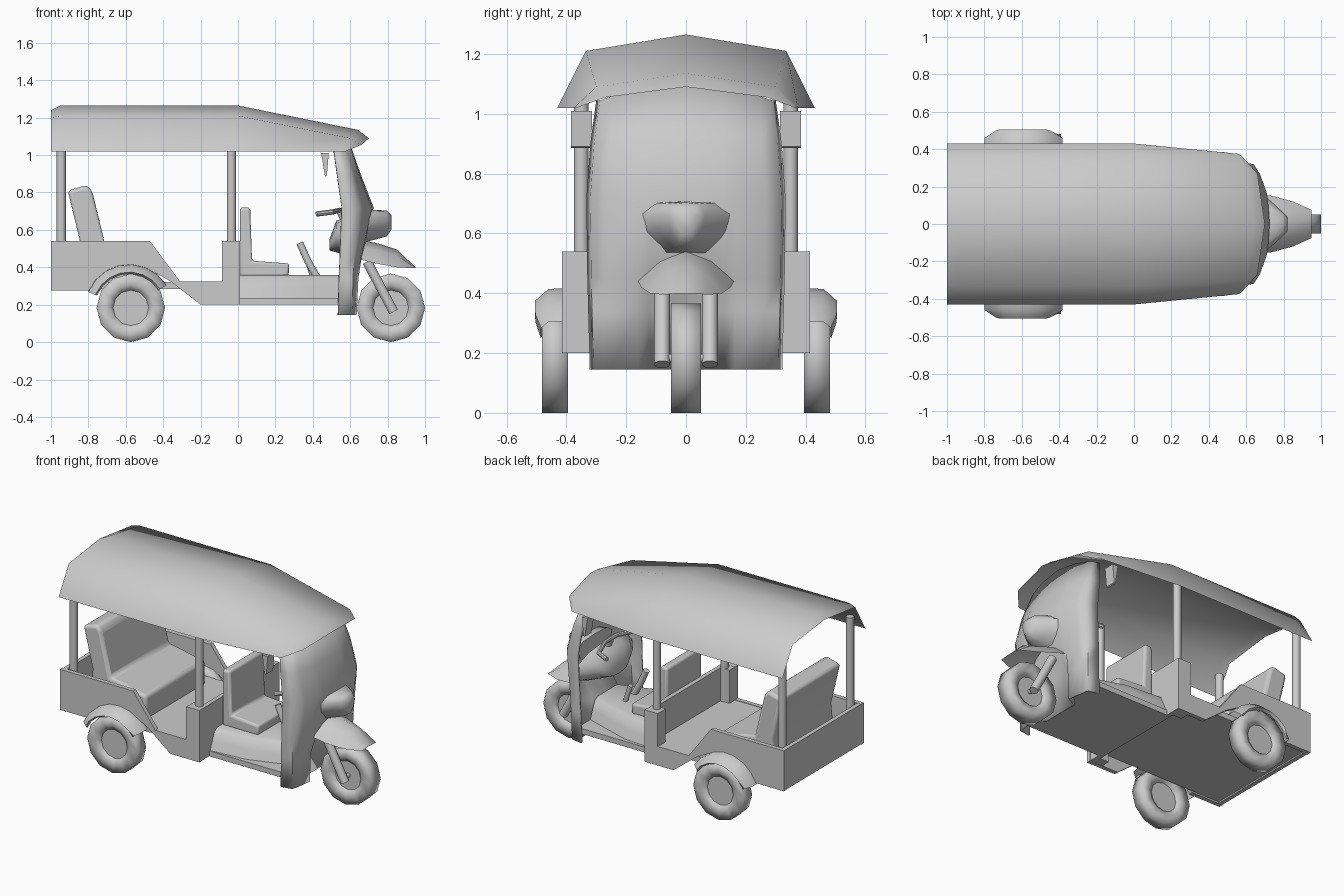
import bpy
import bmesh
import math
from mathutils import Vector

default_cube = bpy.data.objects.get("Cube")
if default_cube:
    bpy.data.objects.remove(default_cube, do_unlink=True)

grey = bpy.data.materials.new("plain grey")
grey.use_nodes = True
grey.diffuse_color = (0.6, 0.6, 0.6, 1)
grey.node_tree.nodes["Principled BSDF"].inputs["Base Color"].default_value = grey.diffuse_color


def finish(name, builder, smooth_angle=40):
    """Turn a bmesh into a shaded, coloured object."""
    bmesh.ops.recalc_face_normals(builder, faces=builder.faces)
    mesh = bpy.data.meshes.new(name)
    builder.to_mesh(mesh)
    builder.free()
    mesh.materials.append(grey)
    for polygon in mesh.polygons:
        polygon.use_smooth = True
    mesh.set_sharp_from_angle(angle=math.radians(smooth_angle))
    part = bpy.data.objects.new(name, mesh)
    bpy.context.scene.collection.objects.link(part)
    return part


def loft(name, sections, closed=True, caps=True, loop=False, smooth_angle=40):
    """Skin a row of sections that have equal point counts."""
    builder = bmesh.new()
    rows = [[builder.verts.new(point) for point in section] for section in sections]
    count = len(rows[0])
    pairs = list(zip(rows, rows[1:]))
    if loop:
        pairs.append((rows[-1], rows[0]))
    for first, second in pairs:
        for i in range(count if closed else count - 1):
            j = (i + 1) % count
            builder.faces.new((first[i], first[j], second[j], second[i]))
    if caps:
        builder.faces.new(rows[0])
        builder.faces.new(rows[-1])
    return finish(name, builder, smooth_angle)


def sheet(name, sections, smooth_angle):
    """Open skin."""
    return loft(name, sections, closed=False, caps=False, smooth_angle=smooth_angle)


def prism(name, outline, near, far, bevel=0):
    """Extrude a side outline (x, z) across the width."""
    sections = [[(x, y, z) for x, z in outline] for y in (near, far)]
    part = loft(name, sections, smooth_angle=30)
    if bevel:
        modifier = part.modifiers.new("rounding", "BEVEL")
        modifier.width = bevel
        modifier.segments = 3


def box(name, low, high):
    outline = [(low[0], low[2]), (high[0], low[2]), (high[0], high[2]), (low[0], high[2])]
    prism(name, outline, low[1], high[1])


def tube(name, path, radius, sides=10):
    """Round bar along straight segments."""
    points = [Vector(p) for p in path]
    sections = []
    for i, point in enumerate(points):
        along = points[min(i + 1, len(points) - 1)] - points[max(i - 1, 0)]
        turn = along.to_track_quat("Z", "Y")
        angles = [math.tau * k / sides for k in range(sides)]
        sections.append([point + turn @ Vector((radius * math.cos(a), radius * math.sin(a), 0))
                         for a in angles])
    loft(name, sections)


def mirrored(half):
    """Complete a section given from the centre out to +y."""
    return [(x, -y, z) for x, y, z in reversed(half) if y > 0] + list(half)


def wheel(name, x, y, half):
    """Tyre with a recessed flat hub."""
    radius = 0.183
    profile = [(0.095, 0.6), (0.125, 0.95), (radius, 1)]
    profile += [(r, -side) for r, side in reversed(profile)]
    sections = []
    for k in range(12):
        a = math.tau * k / 12
        sections.append([(x + r * math.cos(a), y + side * half, radius + r * math.sin(a))
                         for r, side in profile])
    loft(name + "_tyre", sections, caps=False, loop=True, smooth_angle=100)
    tube(name + "_hub", [(x, y - half / 2, radius), (x, y + half / 2, radius)], 0.102, 8)


# Canopy: open sheet with a ridge, shoulders and eaves
sheet("canopy", [mirrored(half) for half in (
    [(-1, 0, 1.24), (-1, 0.325, 1.2), (-1, 0.43, 1.02)],
    [(-0.95, 0, 1.265), (-0.95, 0.335, 1.21), (-0.95, 0.43, 1.02)],
    [(0, 0, 1.265), (0, 0.335, 1.21), (0, 0.43, 1.02)],
    [(0.64, 0, 1.135), (0.6, 0.3, 1.09), (0.56, 0.375, 1.02)],
    [(0.7, 0, 1.09), (0.66, 0.27, 1.055), (0.575, 0.365, 1.02)],
)], 80)

# Passenger tub
side_outline = [(-1, 0.275), (-0.77, 0.275), (-0.7, 0.37), (-0.58, 0.4), (-0.45, 0.375),
                (-0.36, 0.325), (-0.2, 0.2), (0.01, 0.2), (0.01, 0.54), (-0.085, 0.54),
                (-0.085, 0.325), (-0.31, 0.325), (-0.47, 0.54), (-1, 0.54)]
box("tub_floor", (-0.998, -0.388, 0.285), (0.005, 0.388, 0.322))
box("tub_back_wall", (-0.998, -0.388, 0.276), (-0.97, 0.388, 0.539))
box("tub_partition", (-0.02, -0.388, 0.201), (0.008, 0.388, 0.539))

# Rear bench and driver seat
prism("rear_bench", [(-0.87, 0.3), (-0.45, 0.3), (-0.45, 0.47), (-0.71, 0.52), (-0.78, 0.81),
                     (-0.81, 0.84), (-0.91, 0.81), (-0.845, 0.54)], -0.31, 0.31, 0.02)
prism("driver_seat", [(0.01, 0.35), (0.27, 0.35), (0.275, 0.42), (0.075, 0.435), (0.065, 0.72),
                      (0.01, 0.72)], -0.18, 0.18, 0.015)

# Driver floor, with a raised middle that narrows towards the pedals
box("driver_floor", (0.009, -0.31, 0.2), (0.57, 0.31, 0.235))
hump = []
for x, base in [(0.01, 0.305), (0.25, 0.285), (0.42, 0.23), (0.57, 0.18)]:
    hump.append(mirrored([(x, base, 0.23), (x, base - 0.025, 0.29), (x, base - 0.05, 0.345),
                          (x, base - 0.08, 0.36)]))
loft("seat_hump", hump, smooth_angle=60)

# Control levers
tube("gear_lever", [(0.42, -0.06, 0.35), (0.375, -0.06, 0.43), (0.33, -0.06, 0.53)], 0.02)
tube("brake_lever", [(0.4, 0.06, 0.35), (0.36, 0.06, 0.47)], 0.015)

# Front cowl and windscreen with a wheel recess:
# (side height, centre rise, back edge, corner, centre, half width, recess depth)
cowl = []
for z, rise, back, corner, centre, half, recess in [
        (0.145, 0, 0.535, 0.61, 0.64, 0.322, 0.07), (0.34, 0, 0.54, 0.615, 0.65, 0.327, 0.05),
        (0.45, 0, 0.545, 0.62, 0.665, 0.33, 0), (0.72, 0, 0.555, 0.64, 0.725, 0.333, 0),
        (0.9, 0, 0.53, 0.6, 0.655, 0.32, 0), (1.045, 0.055, 0.51, 0.55, 0.585, 0.3, 0)]:
    bulge = centre - corner
    cowl.append(mirrored([(centre - recess, 0, z + rise),
                          (centre - bulge * 0.1 - recess, half * 0.38, z + rise * 0.75),
                          (centre - bulge * 0.18, half * 0.5, z + rise * 0.65),
                          (corner + bulge * 0.4, half * 0.8, z + rise * 0.3),
                          (corner, half * 0.96, z), (back, half, z)]))
shell = sheet("front_cowl", cowl, 60).modifiers.new("thickness", "SOLIDIFY")
shell.thickness = 0.012
shell.offset = -1

# Nose with headlamp: flat top, tapering underside
nose = []
for x, half, low, high in [(0.66, 0.18, 0.53, 0.707), (0.74, 0.115, 0.55, 0.707),
                           (0.795, 0.065, 0.565, 0.703), (0.82, 0.04, 0.6, 0.68)]:
    tall = high - low
    nose.append(mirrored([(x, 0, high), (x, half * 0.7, high - tall * 0.03),
                          (x, half, high - tall * 0.25), (x, half * 0.85, low + tall * 0.4),
                          (x, half * 0.4, low)]))
loft("nose", nose, smooth_angle=80)

# Dashboard behind the cowl
dashboard = []
for x, half, low, high in [(0.49, 0.1, 0.49, 0.55), (0.525, 0.2, 0.48, 0.65),
                           (0.6, 0.3, 0.46, 0.67)]:
    turns = [math.tau * k / 12 for k in range(12)]
    dashboard.append([(x, half * math.cos(a), (low + high + (high - low) * math.sin(a)) / 2)
                      for a in turns])
loft("dashboard", dashboard, smooth_angle=60)

# Handlebar
tube("handlebar", [(0.42, -0.22, 0.685), (0.5, -0.19, 0.695), (0.545, -0.06, 0.705),
                   (0.545, 0.06, 0.705), (0.5, 0.19, 0.695), (0.42, 0.22, 0.685)], 0.014, 8)
tube("steering_column", [(0.545, 0, 0.705), (0.62, 0, 0.55)], 0.022)

# Front mudguard
guard = []
for x, top, half, edge in [(0.66, 0.545, 0.16, 0.44), (0.74, 0.53, 0.15, 0.42),
                           (0.85, 0.495, 0.12, 0.4), (0.95, 0.4, 0.075, 0.395)]:
    shoulder = edge + (top - edge) * 0.65
    guard.append(mirrored([(x, 0, top), (x, half * 0.55, shoulder), (x, half, edge)]))
sheet("front_mudguard", guard, 60)

# Front wheel
wheel("front_wheel", 0.817, 0, 0.05)
tube("front_axle", [(0.817, -0.09, 0.183), (0.817, 0.09, 0.183)], 0.015)

# Paired parts
for side, label in ((1, "left"), (-1, "right")):
    prism(label + "_tub_side", side_outline, side * 0.387, side * 0.415)
    box(label + "_tub_pillar", (-0.084, side * 0.33, 0.201), (0.009, side * 0.414, 0.539))
    for x, place in ((-0.945, "rear"), (-0.035, "middle")):
        tube(f"{label}_{place}_post", [(x, side * 0.35, 0.32), (x, side * 0.35, 1.115)], 0.025)
    wheel(label + "_rear_wheel", -0.573, side * 0.438, 0.044)
    tube(label + "_fork", [(0.69, side * 0.08, 0.43), (0.832, side * 0.08, 0.162)], 0.027)
    prism(label + "_mirror", [(0.465, 0.885), (0.475, 0.89), (0.485, 1.01), (0.445, 1.01)],
          side * 0.315, side * 0.385)

    # Rear mudguard swept over the wheel
    arch = []
    for k in range(8):
        a = math.radians(32 + k * 18)
        flare = min(1, 0.4 + 1.3 * math.sin(math.pi * k / 7))
        lip = [(0.395, 0.237), (0.46, 0.235), (0.47 + 0.035 * flare, 0.195), (0.485, 0.185)]
        arch.append([(-0.582 + r * math.cos(a), side * y, 0.18 + r * math.sin(a)) for y, r in lip])
    sheet(label + "_rear_mudguard", arch, 50)
